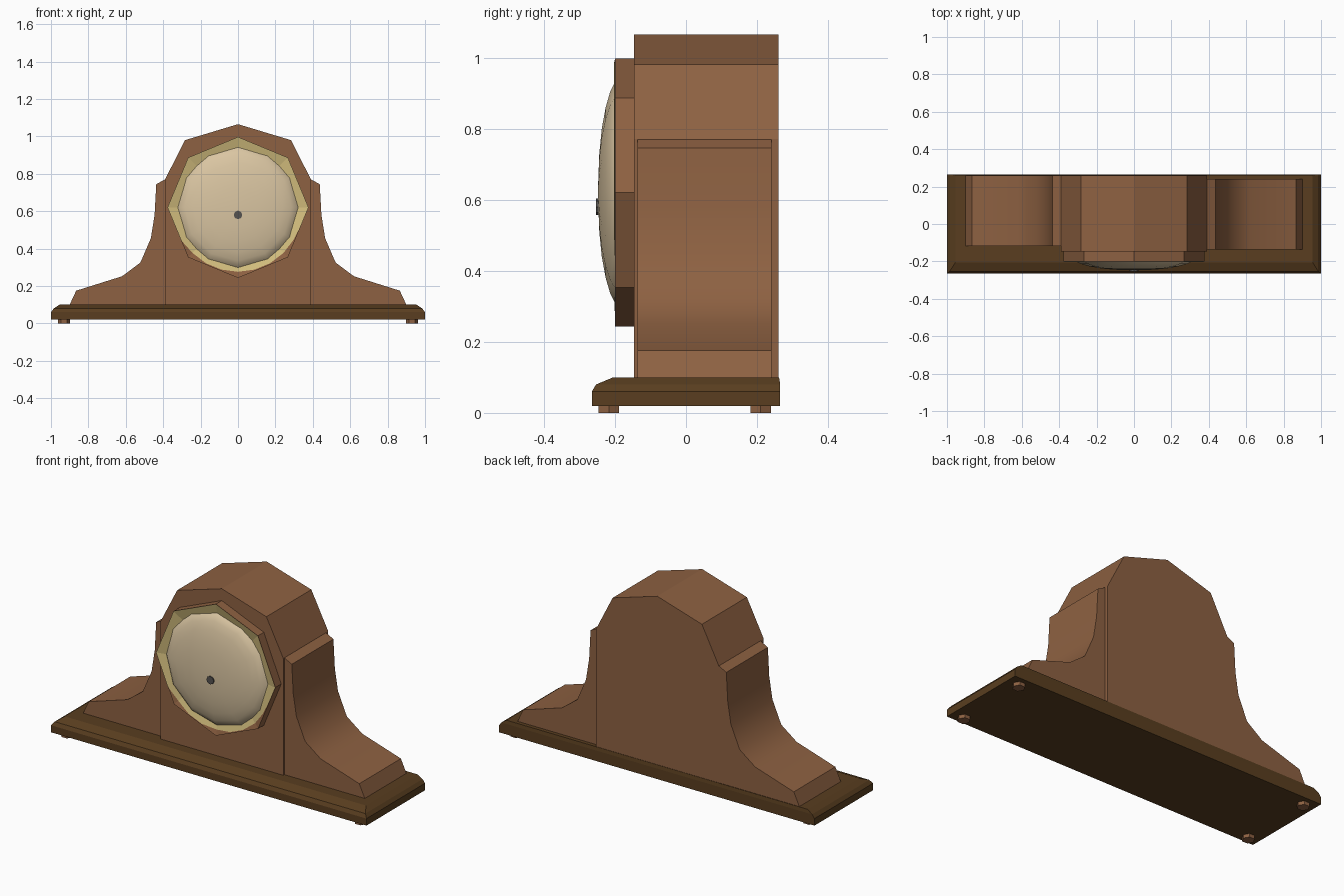
import bpy, bmesh, math

if "Cube" in bpy.data.objects:
    bpy.data.objects.remove(bpy.data.objects["Cube"])


def material(name, rgb):
    m = bpy.data.materials.new(name)
    m.diffuse_color = (*rgb, 1)
    m.use_nodes = True
    m.node_tree.nodes["Principled BSDF"].inputs["Base Color"].default_value = m.diffuse_color
    return m


wood = material("brown wood", (0.27, 0.12, 0.054))
dark = material("dark wood", (0.10, 0.048, 0.014))
gold = material("pale brass", (0.66, 0.52, 0.21))
cream = material("cream dial", (0.70, 0.56, 0.36))
grey = material("grey metal", (0.09, 0.085, 0.08))


def loft(name, loops, mat, caps=(True, True), smooth=None):
    """Skin a row of equal-length closed loops and cap the ends."""
    bm = bmesh.new()
    rows = [[bm.verts.new(p) for p in loop] for loop in loops]
    n = len(rows[0])
    for a, b in zip(rows, rows[1:]):
        for i in range(n):
            j = (i + 1) % n
            bm.faces.new((a[i], a[j], b[j], b[i]))
    for cap, row in zip(caps, (rows[0], rows[-1])):
        if cap:
            bm.faces.new(row)
    bmesh.ops.recalc_face_normals(bm, faces=bm.faces)
    if not any(caps):  # open sheet: make it face the front
        bm.normal_update()
        if sum(f.normal.y for f in bm.faces) > 0:
            bmesh.ops.reverse_faces(bm, faces=bm.faces)
    mesh = bpy.data.meshes.new(name)
    bm.to_mesh(mesh)
    bm.free()
    ob = bpy.data.objects.new(name, mesh)
    bpy.context.collection.objects.link(ob)
    mesh.materials.append(mat)
    if smooth:
        bpy.ops.object.select_all(action='DESELECT')
        ob.select_set(True)
        bpy.context.view_layer.objects.active = ob
        bpy.ops.object.shade_smooth_by_angle(angle=math.radians(smooth))
    return ob


def prism(name, profile, y0, y1, mat, smooth=None):
    return loft(name, [[(x, y, z) for x, z in profile] for y in (y0, y1)], mat, smooth=smooth)


CZ = 0.62  # height of the dial centre


def ring(r, y, n, cz=CZ):
    return [(r * math.sin(2 * math.pi * i / n), y, cz + r * math.cos(2 * math.pi * i / n))
            for i in range(n)]


# plinth with chamfered front and ends
def plinth_loop(x, front, back, z):
    return [(-x, front, z), (x, front, z), (x, back, z), (-x, back, z)]


loft("plinth", [plinth_loop(1.0, -0.265, 0.265, 0.02), plinth_loop(1.0, -0.265, 0.265, 0.06),
                plinth_loop(0.985, -0.253, 0.265, 0.08), plinth_loop(0.955, -0.205, 0.262, 0.10)], dark)

# four small hexagonal feet
for x in (-0.93, 0.93):
    for y in (-0.217, 0.21):
        loops = [[(x + 0.033 * math.cos(i * math.pi / 3), y + 0.033 * math.sin(i * math.pi / 3), z)
                  for i in range(6)] for z in (0, 0.021)]
        loft("foot", loops, wood)

# arched centre case
prism("centre_case", [(-0.39, 0.1), (0.39, 0.1), (0.39, 0.77), (0.283, 0.98), (0, 1.065),
                      (-0.283, 0.98), (-0.39, 0.77)], -0.147, 0.26, wood)

# sweeping shoulders, the left one set slightly further back
shoulder = [(0.385, 0.1), (0.90, 0.1), (0.865, 0.175), (0.62, 0.252), (0.522, 0.325),
            (0.466, 0.455), (0.446, 0.58), (0.437, 0.745), (0.385, 0.772)]
for name, s, y0, y1 in (("right_shoulder", 1, -0.137, 0.24), ("left_shoulder", -1, -0.117, 0.259)):
    prism(name, [(s * x, z) for x, z in shoulder], y0, y1, wood, smooth=35)

# octagonal dial surround with a dished front
R = 0.377
loft("dial_surround", [ring(R, -0.14, 8), ring(R, -0.2, 8), ring(R * 0.85, -0.182, 8)], wood)


# brass bezel: octagonal above, rounded off at the bottom
def polygon_radius(radius, n, a):
    step = 2 * math.pi / n
    return radius * math.cos(step / 2) / math.cos(a % step - step / 2)


outer, inner = [], []
for i in range(24):
    a = i * math.pi / 12 + 1e-7
    edge = polygon_radius(R, 8, a)
    r_out = min(edge, 0.344) if math.cos(a) < -0.5 else edge
    for row, r in ((outer, r_out), (inner, polygon_radius(0.318, 12, a))):
        row.append((r * math.sin(a), -0.203 + 0.1 * (1 - r / edge), CZ + r * math.cos(a)))
loft("brass_bezel", [outer, inner], gold, caps=(False, False))

# domed dial
dome = [(0.325, -0.185), (0.31, -0.200), (0.285, -0.213), (0.24, -0.226),
        (0.18, -0.237), (0.11, -0.244), (0.03, -0.247)]
loft("domed_dial", [ring(r, y, 12) for r, y in dome], cream, caps=(False, True), smooth=40)

# centre hub
loft("hub", [ring(0.023, y, 8, 0.58) for y in (-0.235, -0.253)], grey)
